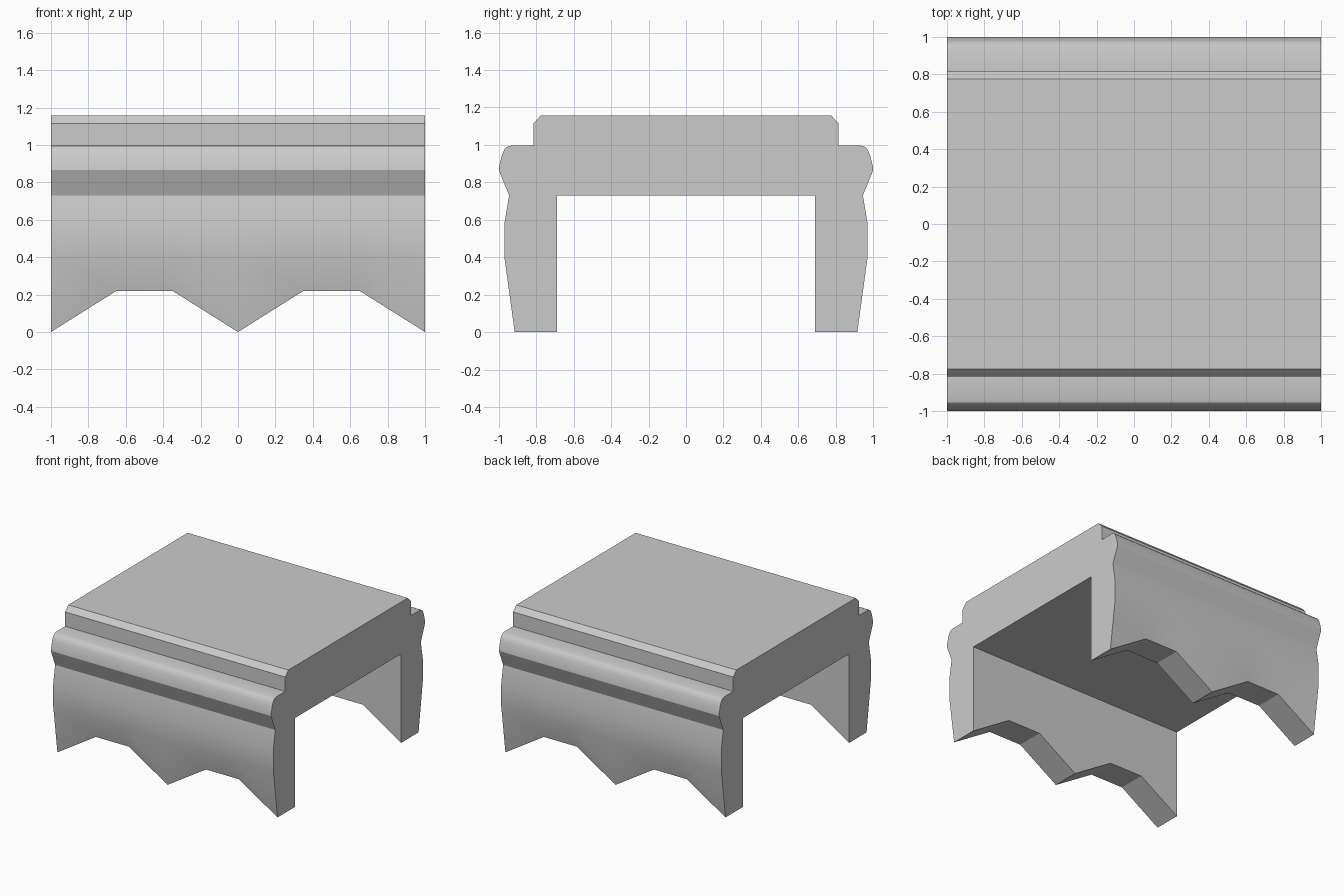
import bpy, bmesh
from math import radians

if "Cube" in bpy.data.objects:
    bpy.data.objects.remove(bpy.data.objects["Cube"])

# Half cross-section (y, z): inner wall, foot, bowed skirt, rounded lip, chamfered top
half = [(0.69, 0.73), (0.69, 0), (0.915, 0), (0.97, 0.4), (0.97, 0.58),
        (0.945, 0.73), (1.0, 0.865), (0.997, 0.89), (0.983, 0.945),
        (0.97, 0.975), (0.955, 0.99), (0.93, 0.997), (0.815, 0.997),
        (0.815, 1.115), (0.775, 1.157)]
profile = half + [(-y, z) for y, z in reversed(half)]

# Scalloped lower edge: x station and how far the foot is raised there
scallop = [(-1, 0), (-0.65, 0.22), (-0.35, 0.22), (0, 0),
           (0.35, 0.22), (0.65, 0.22), (1, 0)]

# Sweep the profile along x, lifting the foot points to form the scallops
bm = bmesh.new()
rings = [[bm.verts.new((x, y, lift if z == 0 else z)) for y, z in profile]
         for x, lift in scallop]
n = len(profile)
for a, b in zip(rings, rings[1:]):
    for i in range(n):
        j = (i + 1) % n
        bm.faces.new((a[i], a[j], b[j], b[i]))

# End caps
bm.faces.new(rings[0])
bm.faces.new(rings[-1])
bmesh.ops.recalc_face_normals(bm, faces=bm.faces)

mesh = bpy.data.meshes.new("draped_top")
bm.to_mesh(mesh)
bm.free()
obj = bpy.data.objects.new("draped_top", mesh)
bpy.context.collection.objects.link(obj)

# Smooth the bowed skirt and lip, keep the hard corners
bpy.context.view_layer.objects.active = obj
obj.select_set(True)
bpy.ops.object.shade_smooth_by_angle(angle=radians(29))
